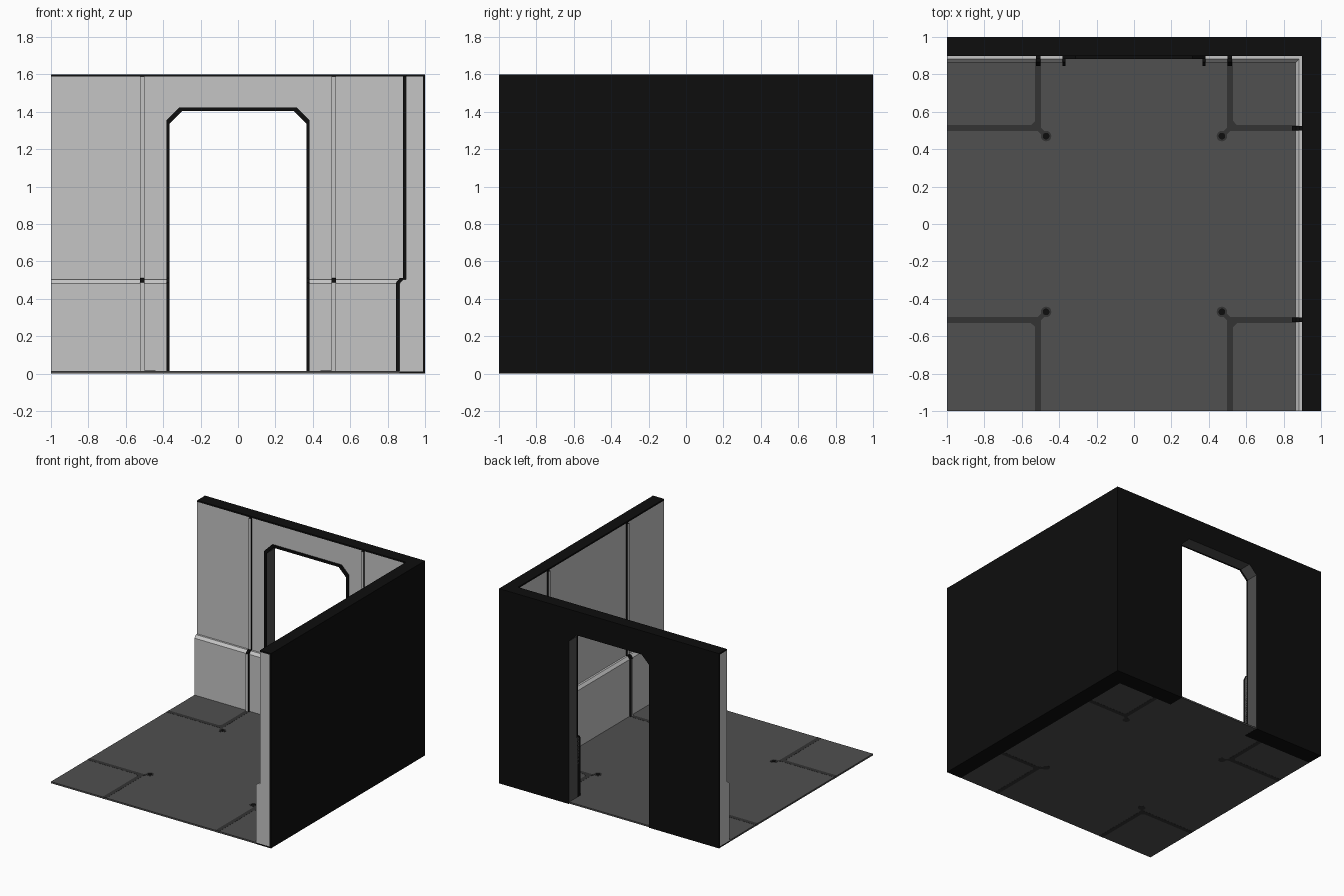
import bpy, bmesh, math
from mathutils import Vector

cube = bpy.data.objects.get("Cube")
if cube:
    bpy.data.objects.remove(cube, do_unlink=True)


def material(name, v):
    m = bpy.data.materials.new(name)
    m.use_nodes = True
    m.diffuse_color = (v, v, v, 1)
    m.node_tree.nodes["Principled BSDF"].inputs["Base Color"].default_value = (v, v, v, 1)
    return m


MATS = [material("light_grey", 0.56), material("floor_grey", 0.08),
        material("dark_grey", 0.033), material("black", 0.004)]
LIGHT, FLOOR, DARK, BLACK = range(4)


def prism(name, pts, axis, a, b, rule):
    """Extrude a 2D outline along an axis; rule is a colour or f(centre, normal)."""
    def place(p, d):
        return {"x": (d, p[0], p[1]), "y": (p[0], d, p[1]), "z": (p[0], p[1], d)}[axis]
    bm = bmesh.new()
    lo = [bm.verts.new(place(p, a)) for p in pts]
    hi = [bm.verts.new(place(p, b)) for p in pts]
    bm.faces.new(lo)
    bm.faces.new(hi)
    for i in range(len(pts)):
        j = (i + 1) % len(pts)
        bm.faces.new((lo[i], lo[j], hi[j], hi[i]))
    bmesh.ops.recalc_face_normals(bm, faces=bm.faces)
    bm.normal_update()
    for f in bm.faces:
        f.material_index = rule(f.calc_center_median(), f.normal) if callable(rule) else rule
    me = bpy.data.meshes.new(name)
    bm.to_mesh(me)
    bm.free()
    for m in MATS:
        me.materials.append(m)
    ob = bpy.data.objects.new(name, me)
    bpy.context.collection.objects.link(ob)
    return ob


def box(name, x0, x1, y0, y1, z0, z1, rule):
    return prism(name, [(x0, y0), (x1, y0), (x1, y1), (x0, y1)], "z", z0, z1, rule)


H, SKIN = 1.6, 0.012
TOP = H - SKIN
UP, LOW = 0.898, 0.863          # inner wall surface above and below the ledge
DX, DZ, CH = 0.365, 1.405, 0.068   # doorway half width, height, corner cut


def arch(o=0.0, z0=0.0):
    """Doorway outline from left foot to right foot, grown by o."""
    x, z = DX + o, DZ + o
    return [(-x, z0), (-x, z - CH), (-x + CH, z), (x - CH, z), (x, z - CH), (x, z0)]


def jamb(base):
    def rule(c, n):
        return FLOOR if abs(c.x) < DX + 0.003 and c.z < DZ + 0.01 and abs(n.y) < 0.5 else base
    return rule


# Back wall: light core and black outer skin, both with the doorway notch
for name, x1, y0, y1, z0, z1, col in (
        ("back_wall", UP, UP, 1 - SKIN, SKIN, TOP, LIGHT),
        ("back_wall_outer_skin", 1 - SKIN, 1 - SKIN, 1, 0, H, BLACK)):
    outline = [(-1, z0)] + arch(0, z0) + [(x1, z0), (x1, z1), (-1, z1)]
    prism(name, outline, "y", y0, y1, jamb(col))

# Lower wall panelling with a stepped ledge
ledge = [(LOW, SKIN), (LOW, 0.481), (0.882, 0.503), (UP, 0.503), (UP, SKIN)]
prism("back_panel_left", ledge, "x", -1, -DX,
      lambda c, n: FLOOR if n.x > 0.5 else LIGHT)
prism("back_panel_right", ledge, "x", DX, UP,
      lambda c, n: FLOOR if n.x < -0.5 else LIGHT)

# Right wall, cut from the same cross-section
side = ledge[:4] + [(UP, TOP), (1 - SKIN, TOP), (1 - SKIN, SKIN)]
prism("side_wall", side, "y", -1, 1 - SKIN, LIGHT)
box("side_wall_outer_skin", 1 - SKIN, 1, -1, 1, 0, H, BLACK)

# Black caps and bases
box("back_wall_cap", -1, UP, UP, 1 - SKIN, TOP, H, BLACK)
box("side_wall_cap", UP, 1 - SKIN, -1, 1 - SKIN, TOP, H, BLACK)
box("side_wall_base", LOW, 1 - SKIN, -1, 1 - SKIN, 0, SKIN, BLACK)
box("back_wall_base_left", -1, -DX, LOW, 1 - SKIN, 0, SKIN, BLACK)
box("back_wall_base_right", DX, LOW, LOW, 1 - SKIN, 0, SKIN, BLACK)

# Raised seam strips following the wall section
strip = [(0.846, SKIN), (0.846, 0.488), (0.866, 0.512), (0.882, 0.512),
         (0.882, TOP), (0.9, TOP), (0.9, SKIN)]


def seam(c, n):
    return LIGHT if abs(n.z) < 0.1 and min(n.x, n.y) < -0.9 else BLACK


for s, word in ((-1, "a"), (1, "b")):
    c = 0.512 * s
    prism("back_wall_seam_" + word, strip, "x", c - 0.011, c + 0.011,
          lambda ce, n: BLACK if abs(n.x) > 0.5 else seam(ce, n))
    prism("side_wall_seam_" + word, strip, "y", c - 0.011, c + 0.011,
          lambda ce, n: BLACK if abs(n.y) > 0.5 else seam(ce, n))

# Door frame: arched band plus deeper feet over the panelling
prism("door_frame", arch(0.017, 0.015) + arch(0, 0.015)[::-1], "y", 0.882, UP + 0.002, BLACK)
foot = strip[:4] + [(0.882, SKIN)]
for s, word in ((-1, "right"), (1, "left")):
    a, b = sorted((s * DX, s * (DX + 0.017)))
    prism("door_frame_foot_" + word, foot, "x", a, b, BLACK)

# Floor slab and doorway threshold
F0, F1 = 0.001, 0.014
box("floor", -1, LOW, -1, LOW, F0, F1, FLOOR)
box("threshold", -DX, DX, LOW, 1 - SKIN / 2, F0, F1, FLOOR)


# Floor channels, corner stubs and studs, visible above and below the slab
def ring(x, y, r, n=20):
    return [(x + r * math.cos(2 * math.pi * i / n), y + r * math.sin(2 * math.pi * i / n))
            for i in range(n)]


W, C, D = 0.017, 0.513, 0.47
for sx in (-1, 1):
    for sy in (-1, 1):
        tag = ("right" if sx < 0 else "left") + ("_front" if sy < 0 else "_back")
        ex = 1.0 if sx < 0 else LOW
        ey = 1.0 if sy < 0 else LOW
        # L-shaped channel with a cut inner corner leading to the stud
        pts = [(ex, C + W), (C + W + 0.02, C + W), (C + W, C + W + 0.02), (C + W, ey),
               (C - W, ey), (C - W, C), (D - 0.008, D + 0.008), (D + 0.008, D - 0.008),
               (C, C - W), (ex, C - W)]
        prism("floor_channel_" + tag, [(sx * x, sy * y) for x, y in pts],
              "z", 0, F1 + 0.001, DARK)
        prism("floor_stud_" + tag, ring(sx * D, sy * D, 0.028), "z", 0, F1 + 0.002, DARK)
        prism("floor_stud_core_" + tag, ring(sx * D, sy * D, 0.018), "z",
              F1, F1 + 0.003, BLACK)
